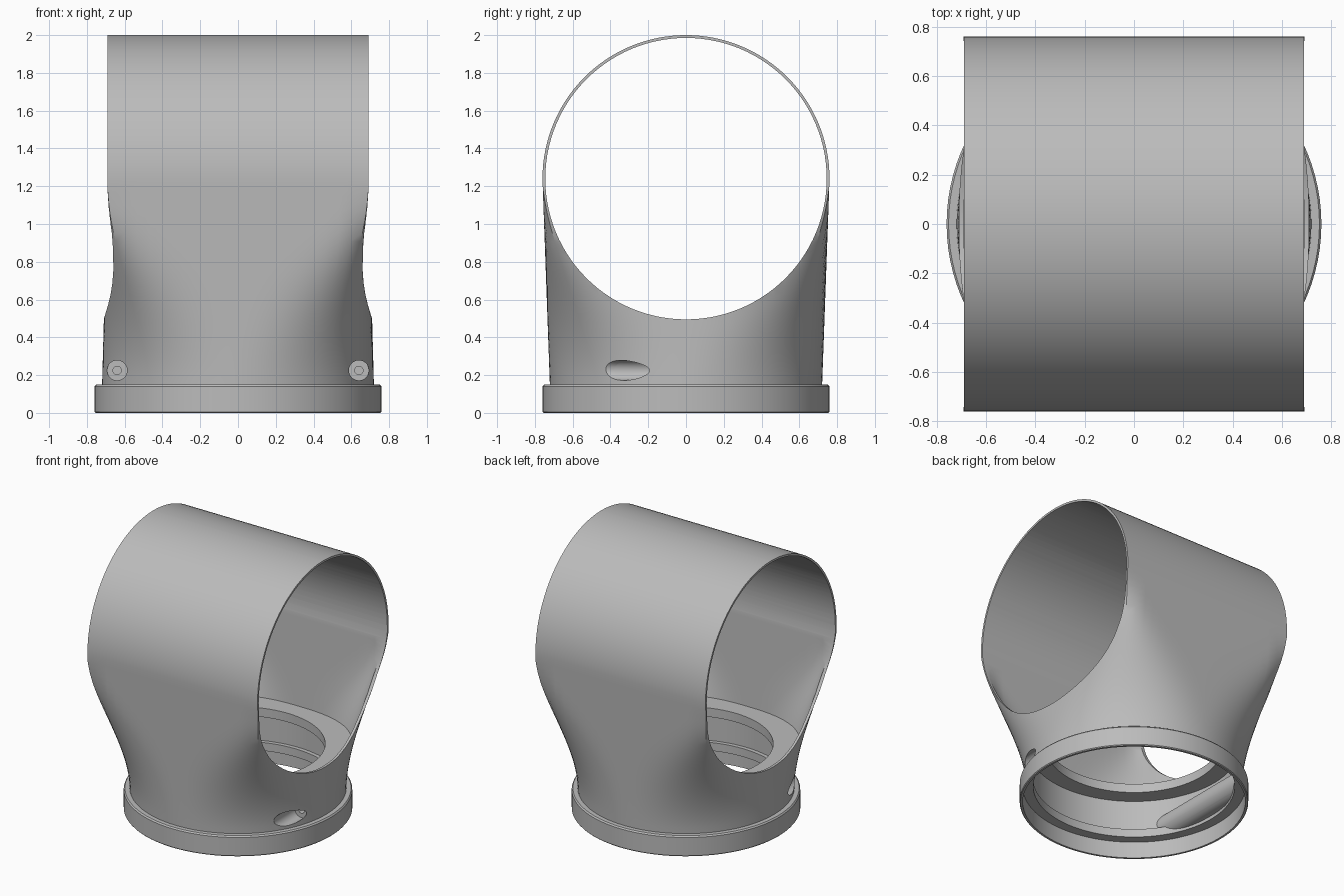
import bpy, bmesh, math
from mathutils import Matrix

if "Cube" in bpy.data.objects:
    bpy.data.objects.remove(bpy.data.objects["Cube"])

grey = bpy.data.materials.new("grey plastic")
grey.diffuse_color = (0.5, 0.5, 0.5, 1)
grey.use_nodes = True
grey.node_tree.nodes["Principled BSDF"].inputs["Base Color"].default_value = grey.diffuse_color

AXIS_Z = 1.24      # height of the horizontal tube axis
BASE_Z = 0.13      # bottom of the square-to-round neck


def make(name, bm):
    bmesh.ops.recalc_face_normals(bm, faces=bm.faces)
    me = bpy.data.meshes.new(name)
    bm.to_mesh(me)
    bm.free()
    me.materials.append(grey)
    ob = bpy.data.objects.new(name, me)
    bpy.context.collection.objects.link(ob)
    return ob


def skin(name, rings):
    """Closed solid through a stack of equal-sized rings."""
    bm = bmesh.new()
    rows = [[bm.verts.new(p) for p in r] for r in rings]
    n = len(rows[0])
    for a, b in zip(rows, rows[1:]):
        for i in range(n):
            j = (i + 1) % n
            bm.faces.new((a[i], a[j], b[j], b[i]))
    bm.faces.new(rows[0][::-1])
    bm.faces.new(rows[-1])
    return make(name, bm)


def section(z, a, b, s, per_side=24):
    """Superellipse: s = 0 is a rectangle, s = 1 an ellipse."""
    pts = []
    for side in range(4):
        for k in range(per_side):
            u = math.tan((k / per_side - 0.5) * math.pi / 2)
            x, y = [(1, u), (-u, 1), (-1, -u), (u, -1)][side]
            n = 2 / max(s, 0.001)
            r = 1 if s < 0.01 else (abs(x) ** n + abs(y) ** n) ** (-1 / n)
            pts.append((a * x * r, b * y * r, z))
    return pts


def neck(z0, a, b, r, steps=24):
    """Round section of radius r at BASE_Z easing into an a x b rectangle."""
    rings = []
    for i in range(steps + 1):
        z = z0 + (AXIS_Z - z0) * i / steps
        t = min(1, (AXIS_Z - z) / (AXIS_Z - BASE_Z))
        s = t * t * (3 - 2 * t)
        rings.append(section(z, a + (r - a) * t, b + (r - b) * t, s))
    return rings


def rod(name, r, p, length, axis, seg=48):
    bm = bmesh.new()
    rot = Matrix.Rotation(math.pi / 2, 4, axis) if axis != 'Z' else Matrix()
    bmesh.ops.create_cone(bm, cap_ends=True, segments=seg, radius1=r, radius2=r,
                          depth=length, matrix=Matrix.Translation(p) @ rot)
    return make(name, bm)


def lathe(name, profile, seg=96):
    return skin(name, [[(r * math.cos(2 * math.pi * i / seg),
                         r * math.sin(2 * math.pi * i / seg), z)
                        for i in range(seg)] for r, z in profile])


def boolean(ob, tool, op):
    m = ob.modifiers.new("cut", 'BOOLEAN')
    m.operation, m.object, m.solver = op, tool, 'EXACT'
    dg = bpy.context.evaluated_depsgraph_get()
    me = bpy.data.meshes.new_from_object(ob.evaluated_get(dg))
    ob.modifiers.clear()
    ob.data = me
    tool.hide_render = True


def discard(*obs):
    for o in obs:
        bpy.data.objects.remove(o)


# Outer shell: neck, then the upper half of the horizontal tube
rings = neck(BASE_Z - 0.03, 0.69, 0.76, 0.72)
for i in range(1, 33):
    a = math.pi / 2 * i / 32
    rings.append(section(AXIS_Z + 0.76 * math.sin(a), 0.69,
                         max(0.76 * math.cos(a), 0.004), 0))
body = skin("tee_body", rings)

# Base collar
collar = lathe("collar", [(0.755, 0), (0.76, 0.006), (0.76, 0.14), (0.752, 0.15)])
boolean(body, collar, 'UNION')

# Hollow: tube bore, neck cavity above the shelf, stepped socket below it
bore = rod("bore_cutter", 0.745, (0, 0, AXIS_Z), 2, 'Y', 112)
cavity = skin("cavity_cutter", neck(0.475, 0.675, 0.742, 0.70))
socket = lathe("socket_cutter", [(0.74, -0.1), (0.74, 0.12), (0.67, 0.12), (0.67, 0.18),
                                 (0.70, 0.18), (0.70, 0.41), (0.58, 0.41), (0.58, 0.55)])
for c in (bore, cavity, socket):
    boolean(body, c, 'DIFFERENCE')
discard(collar, bore, cavity, socket)

# Screw bosses inside the neck, with counterbored holes from the front
parts = [body]
for side, label in ((-1, "left"), (1, "right")):
    x = 0.64 * side
    boss = rod(label + "_screw_boss", 0.085, (x, 0, 0.225), 0.9, 'X')
    limit = rod("limit", 0.71, (0, 0, 0.3), 0.6, 'Z', 96)
    boolean(boss, limit, 'INTERSECT')
    head = rod("head_cutter", 0.053, (x, -0.59, 0.225), 0.82, 'X')
    pilot = rod("pilot_cutter", 0.022, (x, -0.2, 0.225), 0.5, 'X', 24)
    boolean(body, head, 'DIFFERENCE')
    boolean(boss, head, 'DIFFERENCE')
    boolean(boss, pilot, 'DIFFERENCE')
    discard(limit, head, pilot)
    parts.append(boss)

# Smooth shading with sharp rims
bpy.ops.object.select_all(action='DESELECT')
for o in parts:
    o.select_set(True)
bpy.context.view_layer.objects.active = body
bpy.ops.object.shade_smooth_by_angle(angle=math.radians(30))
